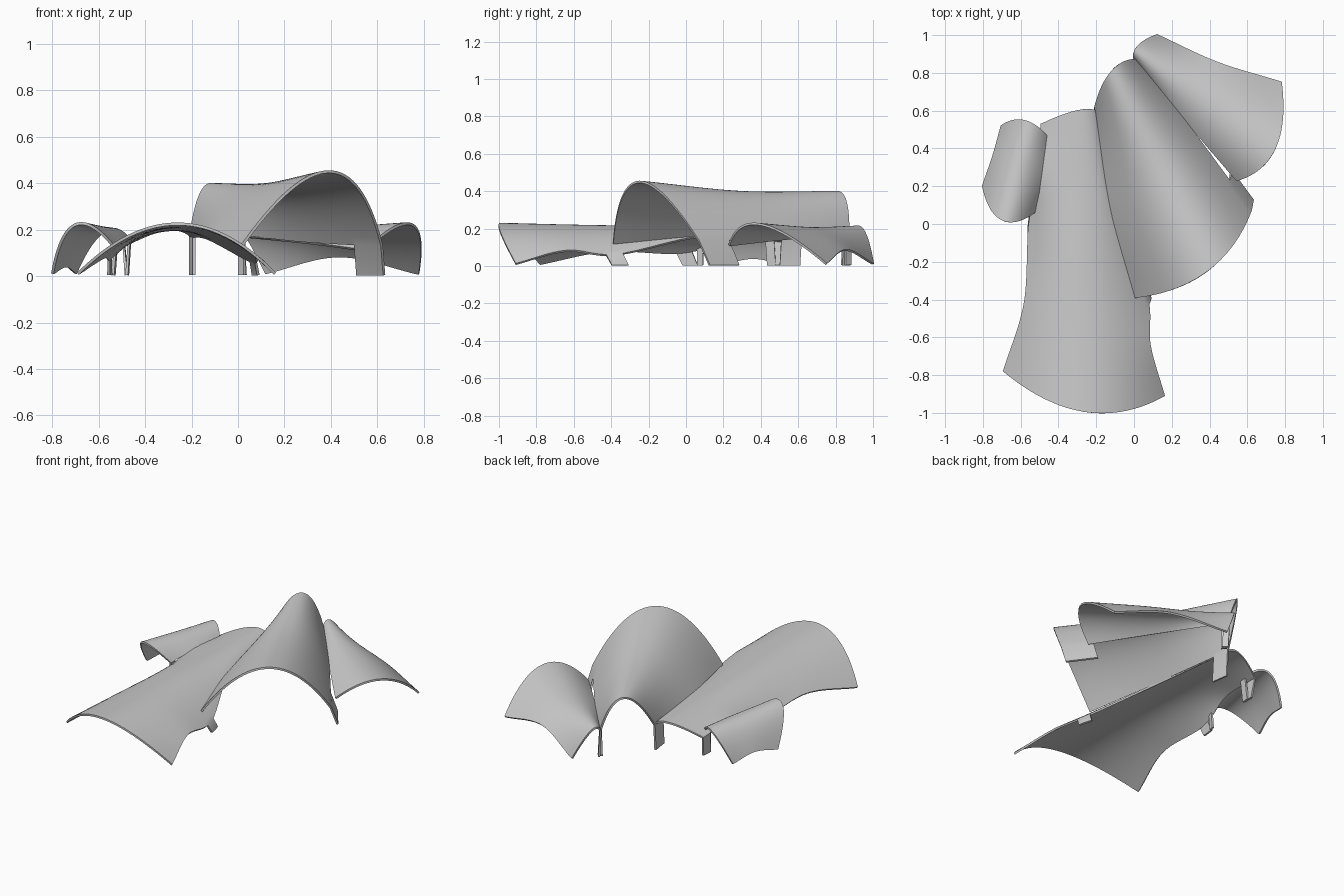
import bpy, bmesh
from mathutils import Vector

if "Cube" in bpy.data.objects:
    bpy.data.objects.remove(bpy.data.objects["Cube"])

NU, NV = 32, 48


def along(pts, t):
    """Smooth (Catmull-Rom) point along a rail, t in 0..1."""
    p = [Vector(q) for q in pts]
    p = [2 * p[0] - p[1]] + p + [2 * p[-1] - p[-2]]
    s = t * (len(pts) - 1)
    i = min(int(s), len(pts) - 2)
    s -= i
    a, b, c, d = p[i:i + 4]
    return 0.5 * (2 * b + (c - a) * s + (2 * a - 5 * b + 4 * c - d) * s ** 2
                  + (3 * b - a - 3 * c + d) * s ** 3)


def shell(name, left, ridge, right, legs=()):
    """Vault through three rails (front to back); legs = (side, t0, t1, dx, dy)."""
    bm = bmesh.new()
    rows = []
    for j in range(NV + 1):
        t = j / NV
        L, M, R = along(left, t), along(ridge, t), along(right, t)
        row = []
        for i in range(NU + 1):
            u = i / NU
            p = L * (2 * u - 1) * (u - 1) + M * 4 * u * (1 - u) + R * u * (2 * u - 1)
            row.append(bm.verts.new(p))
        rows.append(row)
    for a, b in zip(rows, rows[1:]):
        for i in range(NU):
            bm.faces.new((a[i], a[i + 1], b[i + 1], b[i]))
    # legs drop from a stretch of the side edge to the ground
    for side, t0, t1, dx, dy in legs:
        col = 0 if side == 'L' else NU
        top = [rows[j][col] for j in range(round(t0 * NV), round(t1 * NV) + 1)]
        low = [bm.verts.new((v.co.x + dx, v.co.y + dy, 0.004)) for v in top]
        for k in range(len(top) - 1):
            bm.faces.new((top[k], top[k + 1], low[k + 1], low[k]))
    bmesh.ops.recalc_face_normals(bm, faces=bm.faces)
    me = bpy.data.meshes.new(name)
    bm.to_mesh(me)
    bm.free()
    ob = bpy.data.objects.new(name, me)
    bpy.context.collection.objects.link(ob)
    mod = ob.modifiers.new("thickness", 'SOLIDIFY')
    mod.thickness = 0.012
    mod.offset = 0
    bpy.ops.object.select_all(action='DESELECT')
    ob.select_set(True)
    bpy.context.view_layer.objects.active = ob
    bpy.ops.object.modifier_apply(modifier=mod.name)
    bpy.ops.object.shade_smooth_by_angle(angle=0.6)
    return ob


# long low vault at the front left
shell("front_vault",
      [(-.69, -.78, .01), (-.58, -.42, .08), (-.555, -.02, .07), (-.505, .25, .14), (-.49, .53, .13)],
      [(-.26, -.995, .225), (-.26, -.6, .215), (-.27, -.2, .208), (-.29, .2, .2), (-.31, .6, .2)],
      [(.16, -.91, .01), (.085, -.64, .08), (.065, -.37, .06), (-.125, .1, .16), (-.2, .6, .17)],
      [('L', .48, .54, 0, .03), ('L', .93, 1, .01, -.02), ('R', .46, .52, .01, .03)])

# tall main vault
shell("main_vault",
      [(.01, -.39, .12), (-.125, .1, .165), (-.205, .62, .17)],
      [(.39, -.25, .45), (.13, .3, .395), (-.12, .81, .395)],
      [(.62, .07, .13), (.28, .53, .15), (.005, .87, .18)],
      [('R', 0, .16, .01, .055), ('R', .95, 1, 0, -.01), ('L', .9, 1, 0, -.01)])

# vault at the back right
shell("right_vault",
      [(.545, .23, .11), (.28, .54, .145), (.0, .88, .17)],
      [(.75, .40, .222), (.385, .675, .2), (.02, .945, .195)],
      [(.78, .75, .01), (.44, .855, .085), (.12, 1.0, .01)],
      [('L', .95, 1, .01, 0)])

# small side vault at the left
shell("small_side_vault",
      [(-.80, .20, .01), (-.745, .36, .04), (-.70, .52, .01)],
      [(-.70, .02, .222), (-.635, .29, .205), (-.58, .55, .19)],
      [(-.53, .06, .12), (-.49, .25, .145), (-.465, .47, .155)],
      [('R', .9, 1, -.01, .01), ('R', 0, .08, -.01, 0)])
